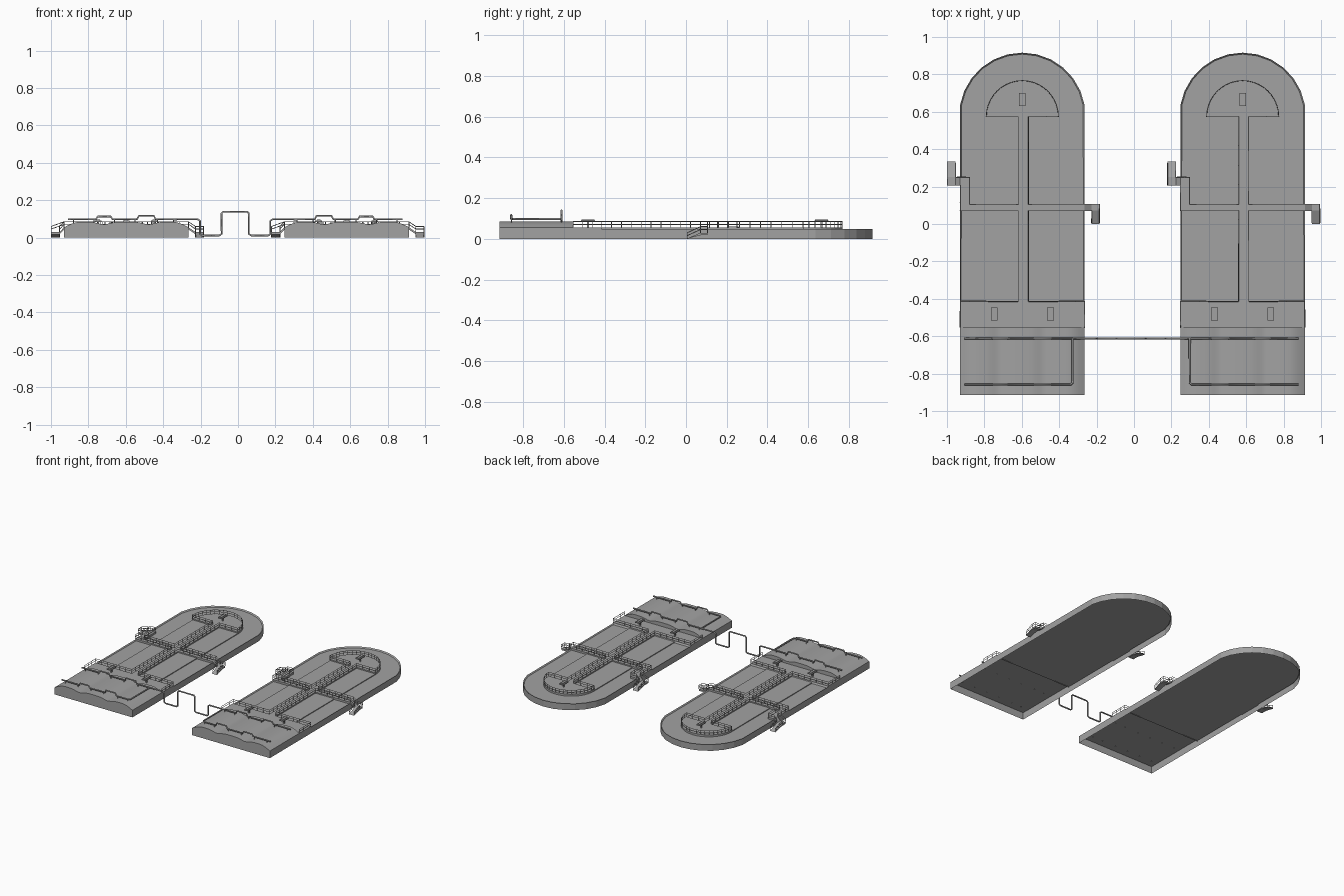
import bpy, bmesh, math
from mathutils import Vector

if "Cube" in bpy.data.objects:
    bpy.data.objects.remove(bpy.data.objects["Cube"], do_unlink=True)

grey = bpy.data.materials.new("concrete_grey")
grey.use_nodes = True
COLOUR = (0.36, 0.36, 0.36, 1)
grey.diffuse_color = COLOUR
grey.node_tree.nodes["Principled BSDF"].inputs["Base Color"].default_value = COLOUR

UNITS = {"left": 0.581, "right": -0.597}
SHIFT_Y = -0.004    # both tanks sit slightly forward
HALF = 0.333        # half width of a tank
FRONT = -0.911      # front end of a tank
STEP = -0.41        # where the front deck meets the basin
DECK = 0.055        # walkway height
CURB = 0.049        # top of the curb round the basin
FLOOR = 0.04        # basin floor
MIRROR_X = -0.015   # symmetry line of the pipework


def place(name, data):
    """Put one copy of a part on each tank."""
    data.materials.append(grey)
    for side, x in UNITS.items():
        ob = bpy.data.objects.new(f"{side}_{name}", data)
        ob.location = (x, SHIFT_Y, 0)
        bpy.context.collection.objects.link(ob)


def mesh_from(bm, name):
    me = bpy.data.meshes.new(name)
    bm.to_mesh(me)
    bm.free()
    return me


def slab(name, outline, low, high, closed=True, open_y=None, curb=0):
    """Upright prism, optionally open below, open on one wall, or with a curb round a lower floor."""
    bm = bmesh.new()
    base = bm.faces.new([bm.verts.new((x, y, low)) for x, y in outline])
    out = bmesh.ops.extrude_face_region(bm, geom=[base], use_keep_orig=True)
    for v in out["geom"]:
        if isinstance(v, bmesh.types.BMVert):
            v.co.z = high
    bmesh.ops.recalc_face_normals(bm, faces=bm.faces)
    if curb:
        top = max(bm.faces, key=lambda f: f.calc_center_median().z)
        bmesh.ops.inset_individual(bm, faces=[top], thickness=curb)
        for v in top.verts:
            v.co.z = FLOOR
    if not closed:
        bm.faces.remove(base)
    if open_y is not None:
        for f in [f for f in bm.faces if all(abs(v.co.y - open_y) < 1e-4 for v in f.verts)]:
            bm.faces.remove(f)
    place(name, mesh_from(bm, name))


def rect(x0, x1, y0, y1):
    return [(x0, y0), (x1, y0), (x1, y1), (x0, y1)]


def arc(radius, y, start, steps):
    """Arc over the back end, from +x round to -x."""
    span = math.pi - 2 * start
    return [(radius * math.cos(start + span * i / steps),
             y + radius * math.sin(start + span * i / steps)) for i in range(steps + 1)]


def ramp(name, corners, thick=0.012):
    """Sloping deck piece given by its four top corners."""
    bm = bmesh.new()
    top = [bm.verts.new(c) for c in corners]
    low = [bm.verts.new((x, y, max(z - thick, 0))) for x, y, z in corners]
    bm.faces.new(top)
    bm.faces.new(low[::-1])
    for i in range(4):
        j = (i + 1) % 4
        bm.faces.new((top[i], low[i], low[j], top[j]))
    bmesh.ops.remove_doubles(bm, verts=bm.verts, dist=1e-5)
    bmesh.ops.recalc_face_normals(bm, faces=bm.faces)
    place(name, mesh_from(bm, name))


def tube_curve(name, paths, radius, resolution):
    cu = bpy.data.curves.new(name, "CURVE")
    cu.dimensions = "3D"
    cu.bevel_depth = radius
    cu.bevel_resolution = resolution
    cu.use_fill_caps = True
    for path in paths:
        sp = cu.splines.new("POLY")
        sp.points.add(len(path) - 1)
        for p, co in zip(sp.points, path):
            p.co = (*co, 1)
    return cu


# Open-bottomed tank: curbed basin with rounded back end, and a higher front deck
slab("tank_basin", [(-HALF, STEP), (HALF, STEP)] + arc(0.338, 0.582, math.radians(9.9), 12),
     0, CURB, closed=False, open_y=STEP, curb=0.008)
slab("front_deck", rect(-HALF, HALF, FRONT, STEP), 0, DECK, closed=False, open_y=STEP)
slab("deck_step", rect(-HALF, HALF, STEP - 0.002, STEP), FLOOR, DECK - 0.0005)

# Four basin panels between the walkways
for end, y0, y1 in (("front", STEP, 0.075), ("back", 0.11, 0.578)):
    for side, x0, x1 in (("a", -0.195, -0.022), ("b", 0.033, 0.195)):
        slab(f"{end}_panel_{side}", rect(x0, x1, y0, y1), FLOOR, 0.046)

# Walkways
slab("spine_walkway", rect(-0.022, 0.033, STEP, 0.578), FLOOR, DECK)
slab("cross_walkway", rect(-HALF, HALF, 0.075, 0.11), FLOOR, DECK)
slab("round_platform", arc(0.195, 0.578, 0, 20), FLOOR, DECK)
slab("side_walkway", rect(-HALF, -0.282, 0.11, 0.255), FLOOR, DECK)

# Access ramps at both ends of the cross walkway
LAND = 0.03
ramp("outer_ramp", [(-HALF, 0.21, DECK), (-HALF, 0.255, DECK), (-0.357, 0.255, LAND), (-0.357, 0.21, LAND)])
ramp("outer_landing", [(-0.357, 0.21, LAND), (-0.357, 0.255, LAND), (-0.402, 0.255, LAND), (-0.402, 0.21, LAND)])
ramp("outer_stair", [(-0.402, 0.255, LAND), (-0.357, 0.255, LAND), (-0.357, 0.337, 0), (-0.402, 0.337, 0)])
ramp("inner_ramp", [(HALF, 0.075, DECK), (HALF, 0.11, DECK), (0.37, 0.11, LAND), (0.37, 0.075, LAND)])
ramp("inner_landing", [(0.37, 0.075, LAND), (0.37, 0.11, LAND), (0.413, 0.11, LAND), (0.413, 0.075, LAND)])
ramp("inner_stair", [(0.413, 0.075, LAND), (0.37, 0.075, LAND), (0.37, 0.005, 0), (0.413, 0.005, 0)])

# Wavy roof with three crests over the front deck


def wave(x):
    edge = min(1, (HALF - abs(x)) / 0.09)
    dip = math.exp(-((abs(x) - 0.12) / 0.045) ** 2)
    return DECK + 0.03 * math.sin(edge * math.pi / 2) - 0.014 * dip


bm = bmesh.new()
N = 40
rows = []
for i in range(N + 1):
    x = -HALF + 2 * HALF * i / N
    rows.append([bm.verts.new(c) for c in
                 ((x, FRONT, DECK), (x, FRONT, wave(x)), (x, -0.55, wave(x)), (x, -0.55, DECK))])
for a, b in zip(rows, rows[1:]):
    for k in range(3):
        bm.faces.new((a[k], b[k], b[k + 1], a[k + 1]))
bmesh.ops.remove_doubles(bm, verts=bm.verts, dist=1e-5)
roof = mesh_from(bm, "wavy_roof")
place("wavy_roof", roof)
bpy.ops.object.select_all(action="DESELECT")
roof_ob = bpy.data.objects["left_wavy_roof"]
bpy.context.view_layer.objects.active = roof_ob
roof_ob.select_set(True)
bpy.ops.object.shade_smooth_by_angle(angle=math.radians(35))

# Small lamp heads on slim poles
for i, (x, y) in enumerate(((-0.15, -0.477), (0.15, -0.477), (0, 0.67))):
    slab(f"lamp_pole_{i + 1}", rect(x - 0.004, x + 0.004, y - 0.004, y + 0.004), DECK, 0.085)
    slab(f"lamp_head_{i + 1}", rect(x - 0.018, x + 0.018, y - 0.035, y + 0.035), 0.084, 0.091)
    slab(f"lamp_lid_{i + 1}", rect(x - 0.009, x + 0.009, y - 0.032, y + 0.032), 0.091, 0.096)

# Railings: top rail, middle rail and evenly spaced posts along each walkway edge


def flat(*pts):
    return [(x, y, DECK) for x, y in pts]


edges = [
    flat((-0.195, 0.578), (-0.022, 0.578), (-0.022, 0.11), (-0.282, 0.11), (-0.282, 0.255), (-HALF, 0.255))
    + [(-0.357, 0.255, LAND), (-0.357, 0.33, 0)],
    flat((-0.022, STEP), (-0.022, 0.075), (-HALF, 0.075), (-HALF, 0.21))
    + [(-0.402, 0.21, LAND), (-0.402, 0.255, LAND), (-0.402, 0.33, 0)],
    flat((0.195, 0.578), (0.033, 0.578), (0.033, 0.11), (HALF, 0.11))
    + [(0.37, 0.11, LAND), (0.413, 0.11, LAND), (0.413, 0.075, LAND), (0.413, 0.01, 0)],
    flat((0.033, STEP), (0.033, 0.075), (HALF, 0.075)) + [(0.37, 0.075, LAND), (0.37, 0.01, 0)],
    flat(*arc(0.193, 0.578, 0, 20)),
    flat((-0.022, STEP), (-HALF, STEP), (-HALF, -0.55)),
    flat((0.033, STEP), (HALF, STEP), (HALF, -0.55)),
]
rails = []
for edge in edges:
    for h in (0.016, 0.03):
        rails.append([(x, y, z + h) for x, y, z in edge])
    for p, q in zip(edge, edge[1:]):
        p, q = Vector(p), Vector(q)
        steps = max(1, round((q - p).length / 0.05))
        for i in range(steps + 1):
            foot = p.lerp(q, i / steps)
            rails.append([tuple(foot), tuple(foot + Vector((0, 0, 0.03)))])
place("railings", tube_curve("railings", rails, 0.002, 0))

# Pipework: a branch on each tank and a main pipe looping between them
bumps = [(-0.91, 0.098), (-0.76, 0.098), (-0.75, 0.113), (-0.68, 0.113), (-0.67, 0.098),
         (-0.54, 0.098), (-0.53, 0.117), (-0.45, 0.117), (-0.44, 0.098)]
loop = [(-0.215, 0.098), (-0.203, 0.09), (-0.203, 0.02), (-0.193, 0.012), (-0.1, 0.012),
        (-0.088, 0.02), (-0.088, 0.13), (-0.08, 0.139)]


def flip(path):
    return [(2 * MIRROR_X - x, y, z) for x, y, z in path]


MAIN_Y, BRANCH_Y = -0.611, -0.858
main = [(x, MAIN_Y, z) for x, z in bumps + loop]
branch = [(x, BRANCH_Y, z) for x, z in bumps] + [
    (-0.338, BRANCH_Y, 0.098), (-0.328, BRANCH_Y + 0.01, 0.098), (-0.328, MAIN_Y, 0.098)]
posts = [[(x, y, 0.052), (x, y, 0.098)] for y in (MAIN_Y, BRANCH_Y)
         for x in (-0.88, -0.77, -0.66, -0.55, -0.43, -0.345)]
parts = {
    "main_pipe": [main + flip(main)[::-1]],
    "branch_pipes": [branch, flip(branch)],
    "pipe_supports": posts + [flip(p) for p in posts],
}
for name, paths in parts.items():
    cu = tube_curve(name, paths, 0.003 if name == "pipe_supports" else 0.0055, 1)
    cu.materials.append(grey)
    bpy.context.collection.objects.link(bpy.data.objects.new(name, cu))
